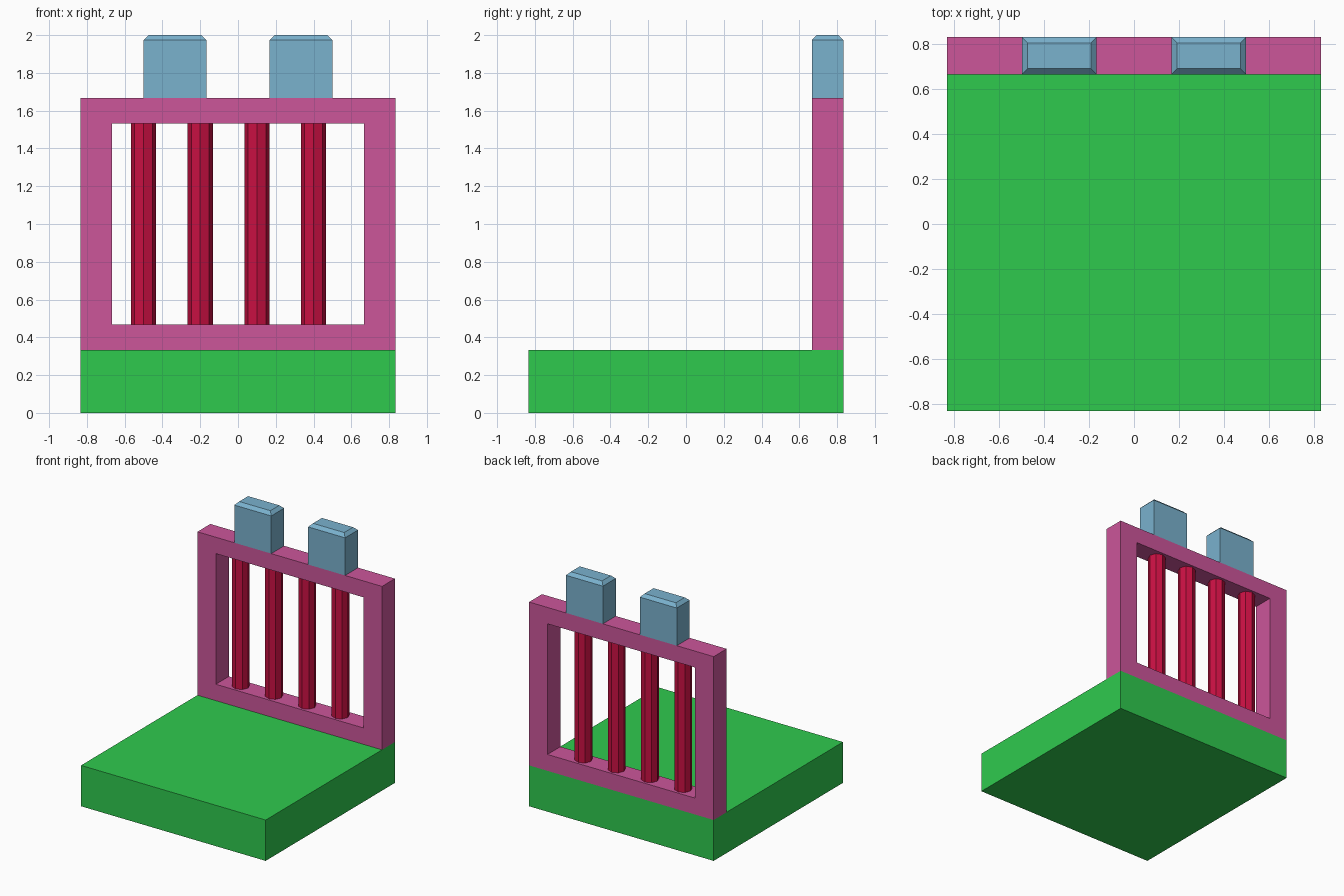
import bpy, bmesh

if "Cube" in bpy.data.objects:
    bpy.data.objects.remove(bpy.data.objects["Cube"])

W = 5 / 6            # half width of the whole model
Y0, Y1 = 2 / 3, W    # front and back of the upright part
YC = (Y0 + Y1) / 2


def material(name, rgb):
    m = bpy.data.materials.new(name)
    m.diffuse_color = (*rgb, 1)
    m.use_nodes = True
    m.node_tree.nodes["Principled BSDF"].inputs["Base Color"].default_value = m.diffuse_color
    return m


def finish(bm, name, mat):
    bmesh.ops.recalc_face_normals(bm, faces=bm.faces)
    me = bpy.data.meshes.new(name)
    bm.to_mesh(me)
    bm.free()
    me.materials.append(mat)
    ob = bpy.data.objects.new(name, me)
    bpy.context.collection.objects.link(ob)
    return ob


def box(name, lo, hi, mat, top_chamfer=0):
    bm = bmesh.new()
    bmesh.ops.create_cube(bm, size=1)
    for v in bm.verts:
        v.co = [(a + b) / 2 + c * (b - a) for a, b, c in zip(lo, hi, v.co)]
    if top_chamfer:
        edges = [e for e in bm.edges if all(v.co.z > hi[2] - 1e-4 for v in e.verts)]
        bmesh.ops.bevel(bm, geom=edges, offset=top_chamfer, offset_type='OFFSET',
                        segments=1, affect='EDGES')
    return finish(bm, name, mat)


green = material("green", (0.028, 0.59, 0.076))
pink = material("pink", (0.604, 0.093, 0.323))
red = material("red", (0.58, 0.005, 0.055))
blue = material("blue", (0.195, 0.445, 0.617))

# Base slab
box("base", (-W, -W, 0), (W, W, 1 / 3), green)

# Upright window frame: a ring of quads extruded backwards
bm = bmesh.new()


def ring(x, z0, z1):
    return [bm.verts.new((sx * x, Y0, z))
            for sx, z in ((-1, z0), (1, z0), (1, z1), (-1, z1))]


outer = ring(W, 1 / 3, 5 / 3)
inner = ring(2 / 3, 0.467, 1.533)
faces = [bm.faces.new((outer[i], outer[i - 1], inner[i - 1], inner[i])) for i in range(4)]
ext = bmesh.ops.extrude_face_region(bm, geom=faces, use_keep_orig=True)
moved = [g for g in ext["geom"] if isinstance(g, bmesh.types.BMVert)]
bmesh.ops.translate(bm, verts=moved, vec=(0, Y1 - Y0, 0))
finish(bm, "frame", pink)

# Eight-sided vertical bars, evenly spaced
for i in range(4):
    bm = bmesh.new()
    bmesh.ops.create_cone(bm, cap_ends=True, segments=8, radius1=1 / 15,
                          radius2=1 / 15, depth=1.533 - 0.467)
    bar = finish(bm, f"bar_{i + 1}", red)
    bar.location = (-0.5 + 0.3 * i, YC, 1.0)

# Two chamfered battlement blocks on top
for side, x in (("left", -1 / 3), ("right", 1 / 3)):
    box(f"top_block_{side}", (x - 1 / 6, Y0, 5 / 3), (x + 1 / 6, Y1, 2), blue, 0.026)
